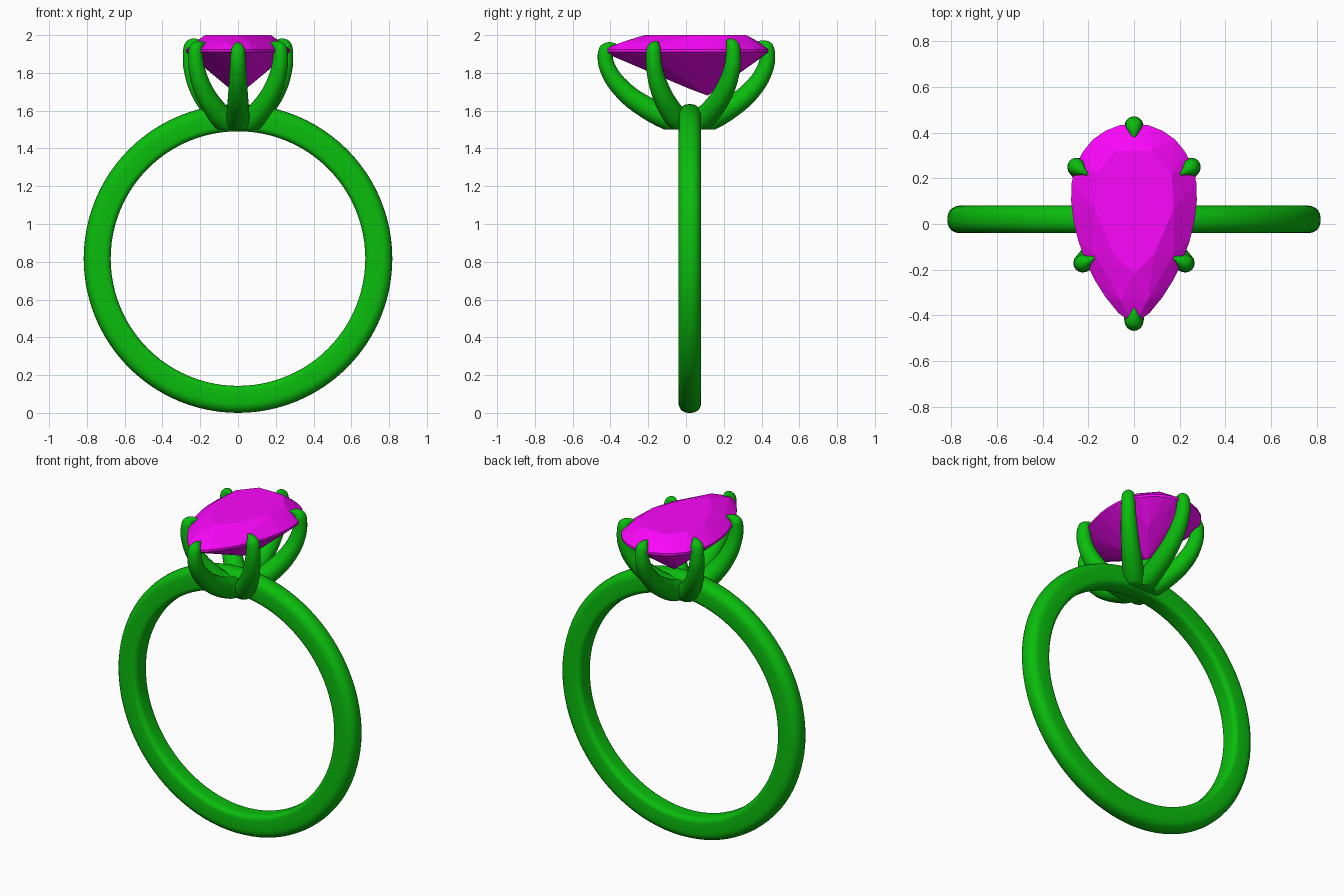
import bpy, bmesh, math
from mathutils import Vector

if "Cube" in bpy.data.objects:
    bpy.data.objects.remove(bpy.data.objects["Cube"])


def material(name, rgb):
    m = bpy.data.materials.new(name)
    m.diffuse_color = (*rgb, 1)
    m.use_nodes = True
    m.node_tree.nodes["Principled BSDF"].inputs["Base Color"].default_value = m.diffuse_color
    return m


GREEN = material("green_metal", (0.003, 0.51, 0.004))
MAGENTA = material("magenta_gem", (0.96, 0.002, 0.96))
CY = 0.02  # centre of the band in y


def finish(bm, name, mat, smooth):
    bmesh.ops.recalc_face_normals(bm, faces=bm.faces)
    me = bpy.data.meshes.new(name)
    bm.to_mesh(me)
    bm.free()
    me.materials.clear()
    me.materials.append(mat)
    for p in me.polygons:
        p.use_smooth = smooth
    ob = bpy.data.objects.new(name, me)
    bpy.context.collection.objects.link(ob)
    return ob


def smooth_by_angle(ob):
    bpy.ops.object.select_all(action='DESELECT')
    ob.select_set(True)
    bpy.context.view_layer.objects.active = ob
    bpy.ops.object.shade_smooth_by_angle(angle=math.radians(40))


# Band: rounded section revolved about the y axis
def band():
    r_in, r_out, half, zc = 0.674, 0.817, 0.06, 0.817
    section = []
    for r, y, start, rad in ((r_out, half, 0, 0.052), (r_in, half, 90, 0.03),
                             (r_in, -half, 180, 0.03), (r_out, -half, 270, 0.052)):
        cr = r - rad if r == r_out else r + rad
        cy = y - math.copysign(rad, y)
        for k in range(6):
            a = math.radians(start + 18 * k)
            section.append((cr + rad * math.cos(a), cy + rad * math.sin(a)))
    bm = bmesh.new()
    n = 96
    rings = []
    for i in range(n):
        a = 2 * math.pi * i / n
        rings.append([bm.verts.new((r * math.cos(a), CY + y, zc + r * math.sin(a)))
                      for r, y in section])
    m = len(section)
    for i in range(n):
        p, q = rings[i], rings[(i + 1) % n]
        for j in range(m):
            k = (j + 1) % m
            bm.faces.new((p[j], p[k], q[k], q[j]))
    finish(bm, "band", GREEN, True)


# Prong: tapered curve from the hub out, up, and over the gem edge, cut flat below
def prong(name, x, y, inward, top):
    hub = Vector((0, CY, 0))
    out = Vector((x, y, 0)) - hub
    dist = out.length
    out.normalize()
    pts = [(hub + Vector((0, 0, 1.515)), 0.066)]
    for f, z, r in ((0, 1.547, 0.064), (0.4, 1.617, 0.058), (0.74, 1.71, 0.051),
                    (0.95, 1.815, 0.044), (1, 1.89, 0.040)):
        pts.append((hub + out * (0.085 + f * (dist - 0.085)) + Vector((0, 0, z)), r))
    d = Vector((*inward, 0)).normalized()
    edge = Vector((x, y, 0))
    for s, drop, r in ((0.006, 0.042, 0.037), (0.022, 0.026, 0.026),
                       (0.042, 0.018, 0.014), (0.062, 0.016, 0.003)):
        pts.append((edge + d * s + Vector((0, 0, top - drop)), r))
    cu = bpy.data.curves.new(name + "_path", 'CURVE')
    cu.dimensions = '3D'
    cu.bevel_depth = 1.0
    cu.bevel_resolution = 6
    cu.resolution_u = 6
    cu.use_fill_caps = True
    sp = cu.splines.new('BEZIER')
    sp.bezier_points.add(len(pts) - 1)
    for bp, (co, r) in zip(sp.bezier_points, pts):
        bp.co = co
        bp.radius = r
        bp.handle_left_type = bp.handle_right_type = 'AUTO'
    path = bpy.data.objects.new(name + "_path", cu)
    bpy.context.collection.objects.link(path)
    deps = bpy.context.evaluated_depsgraph_get()
    bm = bmesh.new()
    bm.from_mesh(path.evaluated_get(deps).to_mesh())
    bpy.data.objects.remove(path)
    bmesh.ops.remove_doubles(bm, verts=bm.verts, dist=1e-5)
    cut = bmesh.ops.bisect_plane(bm, geom=bm.verts[:] + bm.edges[:] + bm.faces[:],
                                 plane_co=(0, 0, 1.5), plane_no=(0, 0, 1), clear_inner=True)
    rim = [e for e in cut['geom_cut'] if isinstance(e, bmesh.types.BMEdge)]
    bmesh.ops.holes_fill(bm, edges=rim, sides=0)
    smooth_by_angle(finish(bm, name, GREEN, True))


# Gem: convex hull of pear-shaped girdle, crown, table and pavilion points
def mirrored(half):
    return half + [(-x, y) for x, y in half if x > 0]


def gem():
    girdle = mirrored([(0, 0.44), (0.065, 0.432), (0.125, 0.408), (0.18, 0.37),
                       (0.225, 0.315), (0.257, 0.25), (0.274, 0.175), (0.275, 0.1),
                       (0.266, 0.02), (0.245, -0.07), (0.215, -0.155), (0.175, -0.24),
                       (0.125, -0.32), (0.068, -0.39), (0, -0.44)])
    crown = mirrored([(0, 0.385), (0.165, 0.305), (0.225, 0.13),
                      (0.175, -0.13), (0.06, -0.335)])
    table = mirrored([(0.08, 0.32), (0.165, 0.22), (0.175, 0.07), (0.09, -0.13), (0, -0.22)])
    pavilion = mirrored([(0.1, 0.24), (0.125, 0.1), (0.09, -0.04)])
    bm = bmesh.new()
    for pts, z in ((girdle, 1.91), (girdle, 1.924), (crown, 1.964), (table, 2.0),
                   (pavilion, 1.785), ([(0, 0.115)], 1.68), ([(0, 0.02)], 1.715)):
        for x, y in pts:
            bm.verts.new((x, y, z))
    bmesh.ops.convex_hull(bm, input=bm.verts)
    loose = [v for v in bm.verts if not v.link_faces]
    bmesh.ops.delete(bm, geom=loose, context='VERTS')
    bmesh.ops.dissolve_limit(bm, angle_limit=0.01, verts=bm.verts, edges=bm.edges)
    finish(bm, "pear_gem", MAGENTA, False)


band()
gem()
prong("back_prong", 0, 0.432, (0, -1), 1.975)
prong("front_prong", 0, -0.428, (0, 1), 1.965)
for side, s in (("right", 1), ("left", -1)):
    prong(side + "_back_prong", s * 0.252, 0.25, (-s, -0.7), 1.985)
    prong(side + "_front_prong", s * 0.225, -0.172, (-s, 0.5), 1.972)
